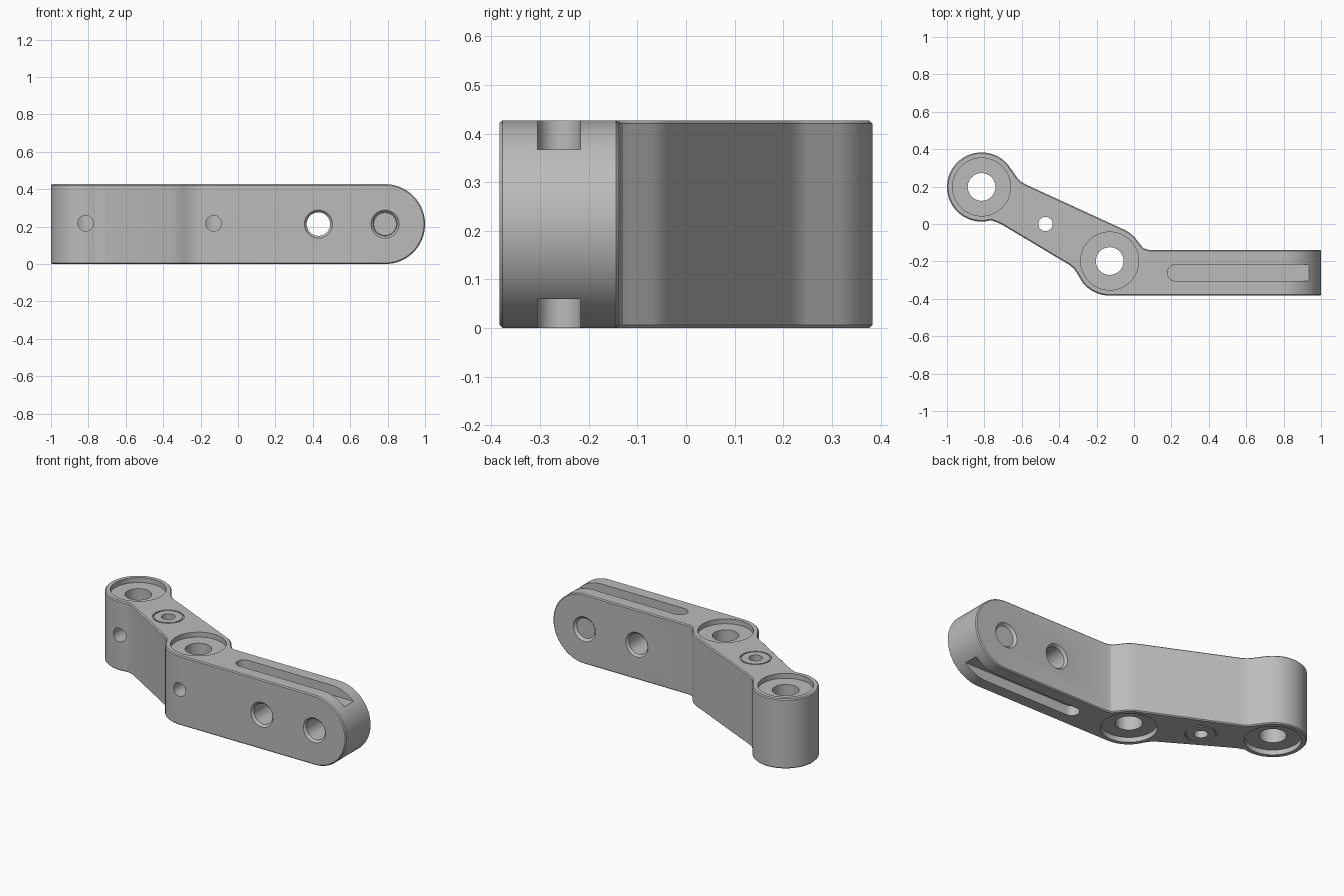
import bpy, bmesh
from math import sin, cos, pi, radians
from mathutils import Matrix, Vector

cube = bpy.data.objects.get("Cube")
if cube:
    bpy.data.objects.remove(cube)

H = 0.427                      # thickness of the link
MID = H / 2
PIVOTS = [(-0.815, 0.198), (-0.13, -0.198)]
R = 0.185                      # boss radius
FRONT, BACK = -0.383, -0.138   # arm faces

steel = bpy.data.materials.new("plain grey metal")
steel.use_nodes = True
steel.diffuse_color = (0.5, 0.5, 0.5, 1)
steel.node_tree.nodes["Principled BSDF"].inputs["Base Color"].default_value = (0.5, 0.5, 0.5, 1)


def arc(centre, r, a0, a1, n):
    return [(centre[0] + r * cos(radians(a0 + (a1 - a0) * i / n)),
             centre[1] + r * sin(radians(a0 + (a1 - a0) * i / n))) for i in range(n + 1)]


def to_object(name, bm):
    bmesh.ops.recalc_face_normals(bm, faces=bm.faces)
    mesh = bpy.data.meshes.new(name)
    bm.to_mesh(mesh)
    bm.free()
    mesh.materials.append(steel)
    obj = bpy.data.objects.new(name, mesh)
    bpy.context.collection.objects.link(obj)
    return obj


def prism(name, points, low, high, along_y=False):
    """Extrude a closed profile along z, or an x-z profile along y."""
    bm = bmesh.new()
    place = (lambda p: (p[0], low, p[1])) if along_y else (lambda p: (p[0], p[1], low))
    face = bm.faces.new([bm.verts.new(place(p)) for p in points])
    ext = bmesh.ops.extrude_face_region(bm, geom=[face])
    verts = [g for g in ext["geom"] if isinstance(g, bmesh.types.BMVert)]
    step = Vector((0, high - low, 0)) if along_y else Vector((0, 0, high - low))
    bmesh.ops.translate(bm, verts=verts, vec=step)
    return to_object(name, bm)


def rod(x, y, z, axis, r1, r2, length, n=48):
    """Cylinder or cone centred at a point; r1 is at the low end of the axis."""
    bm = bmesh.new()
    turn = Matrix.Rotation(-pi / 2, 4, 'X') if axis == 'Y' else Matrix()
    bmesh.ops.create_cone(bm, cap_ends=True, segments=n, radius1=r1, radius2=r2,
                          depth=length, matrix=Matrix.Translation((x, y, z)) @ turn)
    return to_object("cutter", bm)


def bake(obj):
    graph = bpy.context.evaluated_depsgraph_get()
    mesh = bpy.data.meshes.new_from_object(obj.evaluated_get(graph))
    obj.modifiers.clear()
    obj.data = mesh


def combine(obj, tool, operation='DIFFERENCE'):
    mod = obj.modifiers.new("cut", 'BOOLEAN')
    mod.object, mod.operation, mod.solver = tool, operation, 'EXACT'
    bake(obj)
    bpy.data.objects.remove(tool)


# Plan outline: arm, two round bosses and the slanted web between them
outline = [(1.2, FRONT), (1.2, BACK), (0.08, BACK), (0.052, -0.13), (0.035, -0.112)]
outline += arc(PIVOTS[1], R, 45, 63, 3)
outline += [(-0.575, 0.21), (-0.605, 0.227), (-0.625, 0.248)]
outline += arc(PIVOTS[0], R, 40, 286, 40)
outline += [(-0.725, 0.006), (-0.695, -0.01), (-0.345, -0.219), (-0.322, -0.238), (-0.305, -0.262)]
outline += arc(PIVOTS[1], R, 218, 270, 8)
link = prism("link_body", outline, -0.1, 0.6)

# Side profile gives the thickness and the rounded arm end
side = [(-1.2, 0)] + arc((1 - MID, MID), MID, -90, 90, 40) + [(-1.2, H)]
combine(link, prism("cutter", side, -1, 1, along_y=True), 'INTERSECT')

# Fine edge chamfer
bevel = link.modifiers.new("chamfer", 'BEVEL')
bevel.width, bevel.segments = 0.006, 1
bevel.limit_method, bevel.angle_limit = 'ANGLE', radians(40)
bevel.use_clamp_overlap = False
bake(link)

# Pivot bores with shallow recesses, plus a set-screw hole from the front
for x, y in PIVOTS:
    combine(link, rod(x, y, MID, 'Z', 0.074, 0.074, 1))
    for z in (0, H):
        combine(link, rod(x, y, z, 'Z', 0.155, 0.155, 0.06, 64))
    combine(link, rod(x, y - 0.2, MID + 0.004, 'Y', 0.042, 0.042, 0.4, 32))

# Web hole with a fine ring groove around it
wx, wy = -0.473, 0.0
combine(link, rod(wx, wy, MID, 'Z', 0.038, 0.038, 1, 32))
for z in (0, H):
    ring = rod(wx, wy, z, 'Z', 0.088, 0.088, 0.016)
    combine(ring, rod(wx, wy, z, 'Z', 0.08, 0.08, 0.1))
    combine(link, ring)

# Countersunk holes through the arm
for x in (0.43, 1 - MID):
    combine(link, rod(x, -0.26, MID, 'Y', 0.063, 0.063, 1))
    combine(link, rod(x, FRONT, MID, 'Y', 0.089, 0.061, 0.03))
    combine(link, rod(x, BACK, MID, 'Y', 0.061, 0.089, 0.03))

# Long slots along the top and bottom of the arm
slot = [(1.2, -0.305), (1.2, -0.217)] + arc((0.222, -0.261), 0.044, 90, 270, 16)
for low, high in ((-0.1, 0.06), (H - 0.06, H + 0.1)):
    combine(link, prism("cutter", slot, low, high))

# Single grey material, smooth curves with crisp edges
link.data.materials.clear()
link.data.materials.append(steel)
for face in link.data.polygons:
    face.material_index = 0
bpy.context.view_layer.objects.active = link
link.select_set(True)
bpy.ops.object.shade_smooth_by_angle(angle=radians(30))
